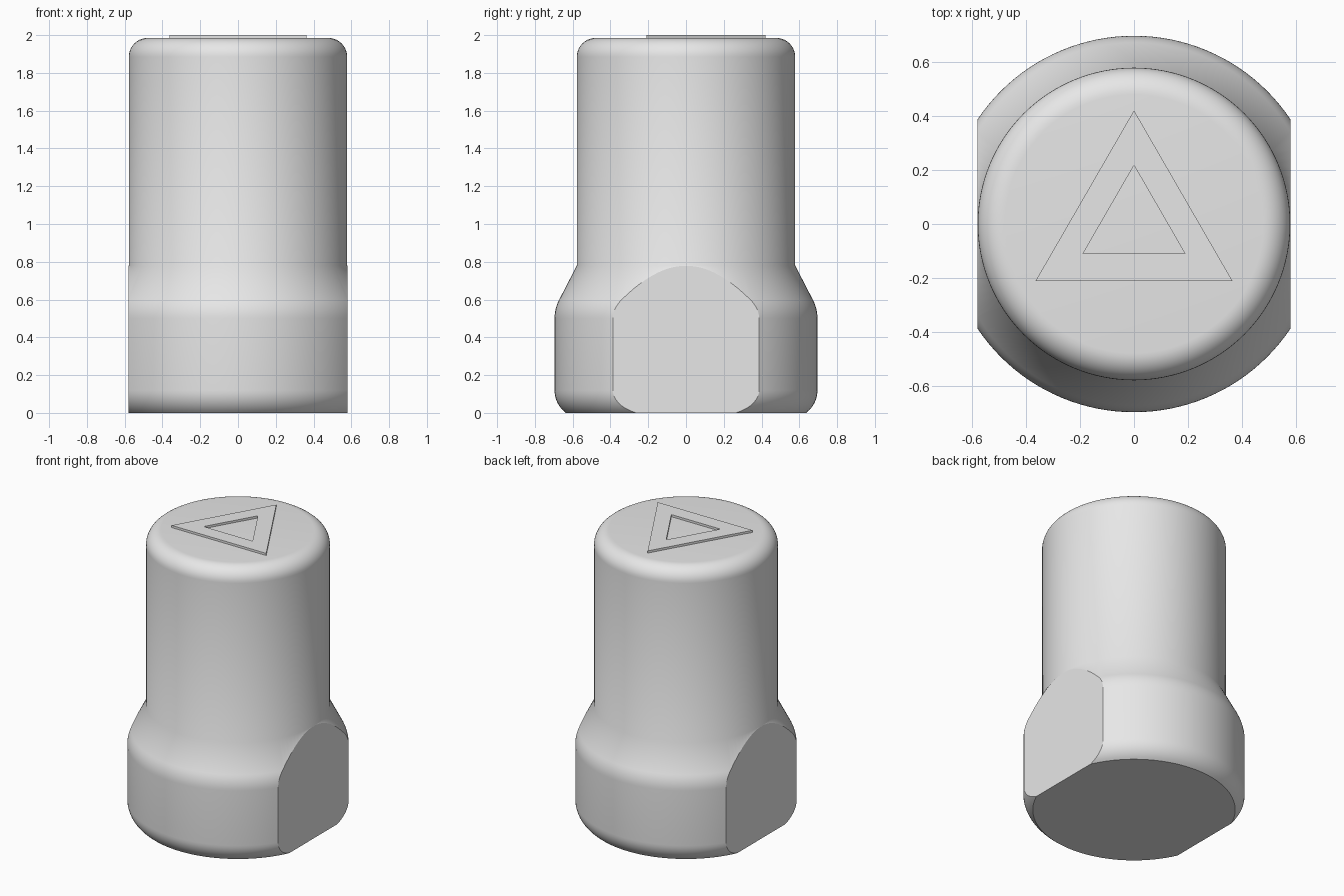
import bpy
import bmesh
from math import sin, cos, asin, pi, radians
from mathutils import Vector

cube = bpy.data.objects.get("Cube")
if cube:
    bpy.data.objects.remove(cube, do_unlink=True)

GREY = (0.8, 0.8, 0.8, 1)
grey = bpy.data.materials.new("plain grey")
grey.use_nodes = True
grey.diffuse_color = GREY
grey.node_tree.nodes["Principled BSDF"].inputs["Base Color"].default_value = GREY


def make_object(name, bm):
    mesh = bpy.data.meshes.new(name)
    bm.to_mesh(mesh)
    bm.free()
    mesh.materials.append(grey)
    obj = bpy.data.objects.new(name, mesh)
    bpy.context.collection.objects.link(obj)
    return obj


def arc(r, z, radius, start, end, steps):
    """Profile points on an arc centred at (r, z)."""
    angles = [start + (end - start) * i / steps for i in range(steps + 1)]
    return [(r + radius * cos(a), z + radius * sin(a)) for a in angles]


# Cap body: rounded base, straight collar, sloping shoulder, filleted top
BODY_R, BASE_R, TOP = 0.578, 0.696, 1.985
RIM, BEND, FILLET = 0.15, 0.213, 0.1
profile = [(0, 0)]
profile += arc(BASE_R - RIM, 0.12, RIM, -asin(0.12 / RIM), 0, 8)
profile += arc(BASE_R - BEND, 0.5, BEND, 0, radians(28), 6)
profile += [(BODY_R, 0.78)]
profile += arc(BODY_R - FILLET, TOP - FILLET, FILLET, 0, pi / 2, 10)
profile += [(0, TOP)]

bm = bmesh.new()
points = [bm.verts.new((r, 0, z)) for r, z in profile]
lines = [bm.edges.new(pair) for pair in zip(points, points[1:])]
bmesh.ops.spin(bm, geom=points + lines, cent=(0, 0, 0), axis=(0, 0, 1),
               angle=2 * pi, steps=128, use_merge=True)
bmesh.ops.remove_doubles(bm, verts=bm.verts, dist=0.0001)

# Two wrench flats cut on the sides of the base
for side in (-1, 1):
    normal = Vector((side, 0, 0))
    cut = bmesh.ops.bisect_plane(
        bm, geom=bm.verts[:] + bm.edges[:] + bm.faces[:], dist=0.00001,
        plane_co=normal * (BODY_R + 0.0005), plane_no=normal, clear_outer=True)
    rim = [e for e in cut["geom_cut"] if isinstance(e, bmesh.types.BMEdge)]
    bmesh.ops.edgenet_fill(bm, edges=rim)
bmesh.ops.recalc_face_normals(bm, faces=bm.faces)

# Smooth the round surfaces, keep the flats and the bottom rim crisp
for face in bm.faces:
    face.smooth = True
    face.normal_update()
for edge in bm.edges:
    on_flat = any(abs(f.normal.x) > 0.999 and f.calc_area() > 0.1
                  and f.calc_center_median().z < 0.78 for f in edge.link_faces)
    edge.smooth = not on_flat and edge.calc_face_angle(0) < radians(30)
make_object("cap_body", bm)

# Raised triangular ring on the top
bm = bmesh.new()


def triangle(radius, z):
    angles = [pi / 2 + i * 2 * pi / 3 for i in range(3)]
    return [bm.verts.new((radius * cos(a), radius * sin(a), z)) for a in angles]


loops = [triangle(0.42, TOP - 0.005), triangle(0.42, 2),
         triangle(0.217, 2), triangle(0.217, TOP - 0.005)]
for a, b in zip(loops, loops[1:] + loops[:1]):
    for i in range(3):
        j = (i + 1) % 3
        bm.faces.new((a[i], a[j], b[j], b[i]))
bmesh.ops.recalc_face_normals(bm, faces=bm.faces)
make_object("top_triangle_ring", bm)
